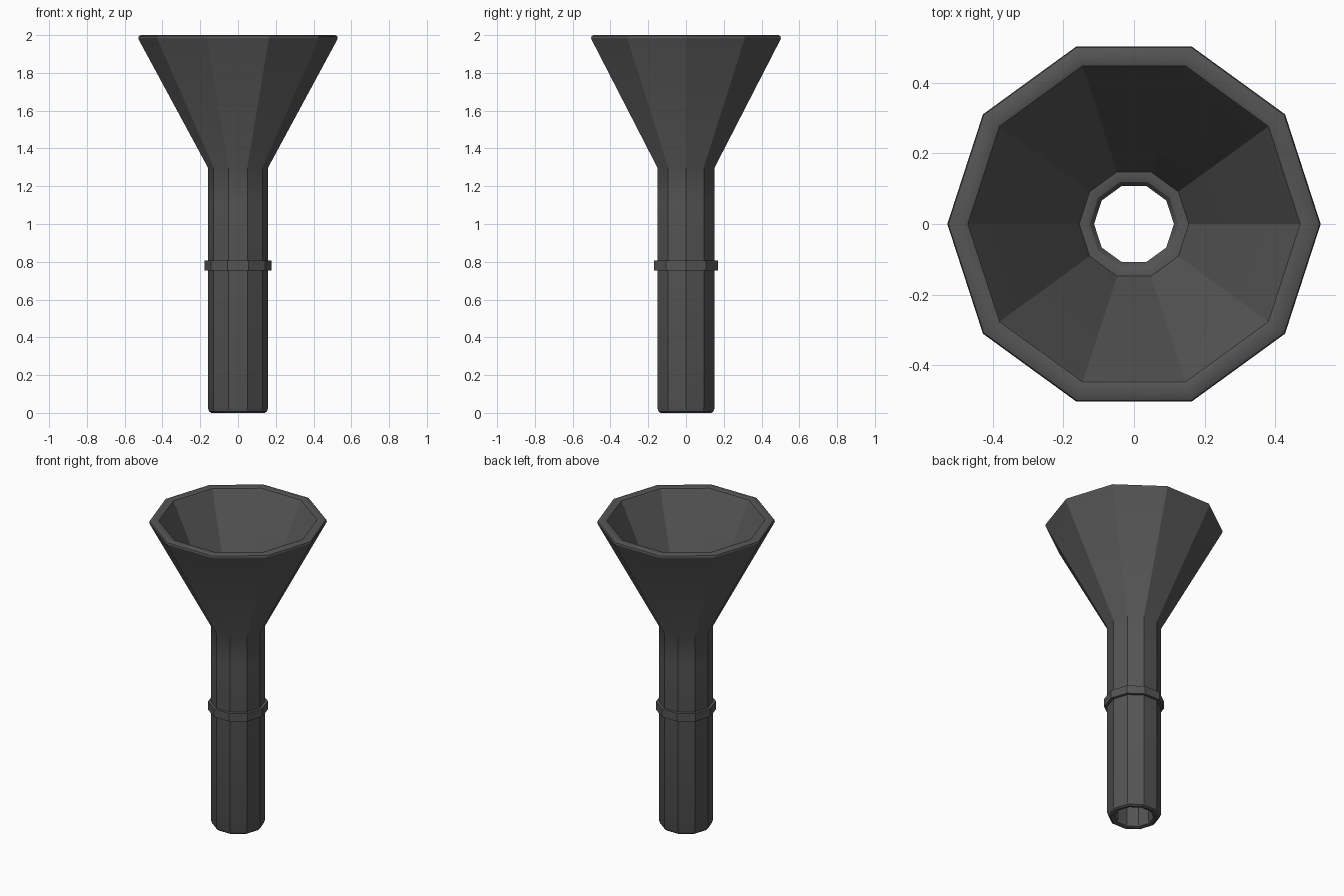
import bpy, bmesh, math

if "Cube" in bpy.data.objects:
    bpy.data.objects.remove(bpy.data.objects["Cube"])

SIDES = 10

mat = bpy.data.materials.new("dark_grey")
mat.diffuse_color = (0.09, 0.09, 0.09, 1)
mat.use_nodes = True
mat.node_tree.nodes["Principled BSDF"].inputs["Base Color"].default_value = mat.diffuse_color


def lathe(name, profile):
    """Revolve a closed (radius, z) profile into a ten-sided ring."""
    bm = bmesh.new()
    rings = []
    for i in range(SIDES):
        a = 2 * math.pi * i / SIDES
        rings.append([bm.verts.new((r * math.cos(a), r * math.sin(a), z)) for r, z in profile])
    n = len(profile)
    for i in range(SIDES):
        p, q = rings[i], rings[(i + 1) % SIDES]
        for j in range(n):
            k = (j + 1) % n
            bm.faces.new((p[j], q[j], q[k], p[k]))
    bmesh.ops.recalc_face_normals(bm, faces=bm.faces)
    mesh = bpy.data.meshes.new(name)
    bm.to_mesh(mesh)
    bm.free()
    mesh.materials.append(mat)
    ob = bpy.data.objects.new(name, mesh)
    bpy.context.collection.objects.link(ob)
    return ob


# Hollow tube flaring into the funnel mouth, with rounded rim and foot
funnel = lathe("funnel_tube", [
    (0.113, 0.02), (0.118, 0.006), (0.13, 0.0), (0.142, 0.0), (0.153, 0.008), (0.16, 0.028),
    (0.16, 1.12), (0.16, 1.30),
    (0.525, 1.975), (0.528, 1.985), (0.525, 1.995), (0.515, 2.0),
    (0.48, 2.0), (0.47, 1.996), (0.462, 1.983),
    (0.155, 1.36), (0.14, 1.36), (0.125, 1.355), (0.113, 1.34),
])
bpy.context.view_layer.objects.active = funnel
funnel.select_set(True)
bpy.ops.object.shade_smooth_by_angle(angle=math.radians(30))

# Flat-faced band around the tube
lathe("collar", [(0.15, 0.755), (0.178, 0.755), (0.178, 0.808), (0.15, 0.808)])
